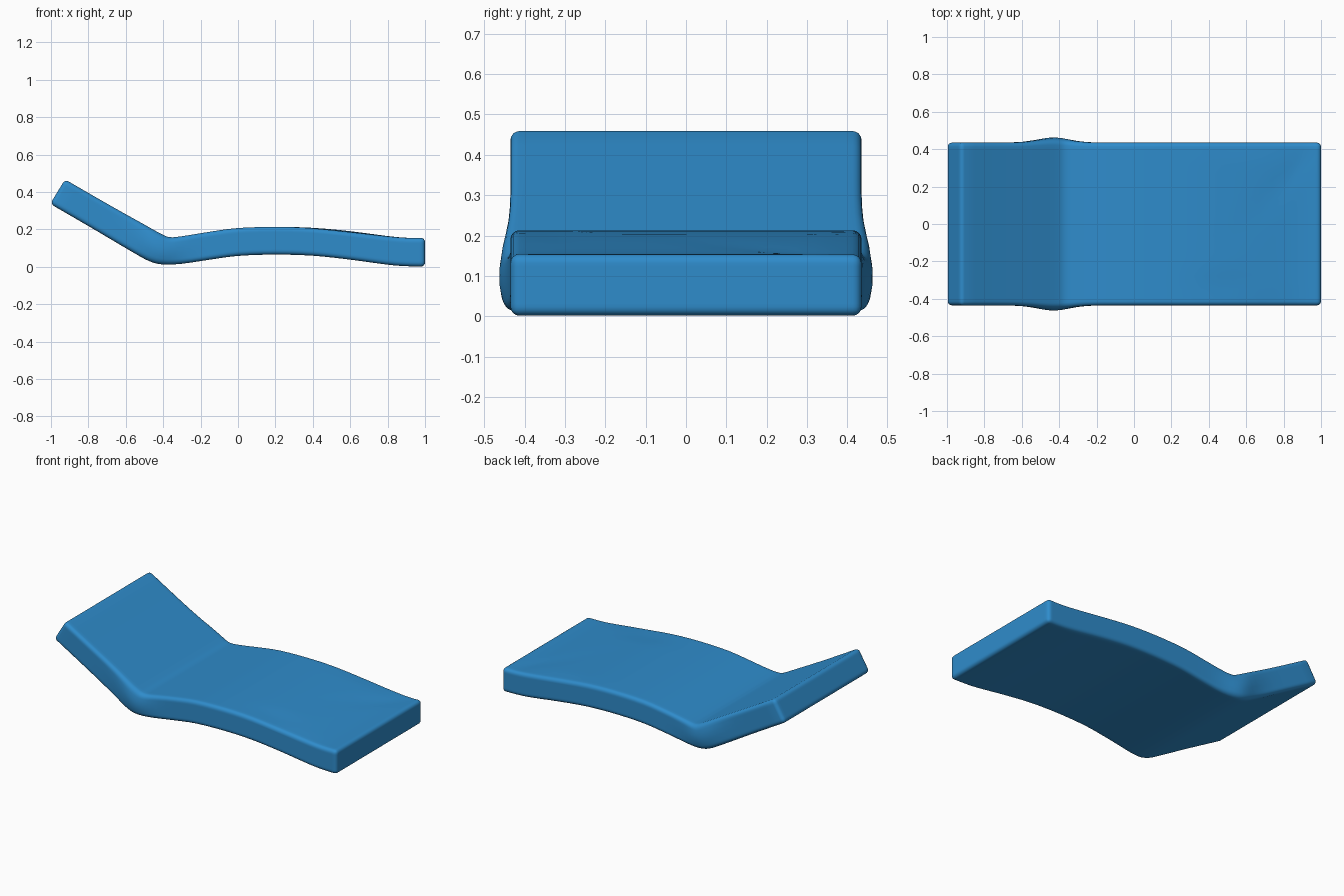
import bpy
import bmesh
import math

cube = bpy.data.objects.get("Cube")
if cube:
    bpy.data.objects.remove(cube, do_unlink=True)

# Side profile from head to foot: top x, top z, bottom x, bottom z
STATIONS = [
    (-.925, .467, -1.004, .336),
    (-.70, .337, -.78, .206),
    (-.50, .225, -.56, .076),
    (-.41, .175, -.47, .028),
    (-.365, .158, -.40, .012),
    (-.30, .163, -.30, .016),
    (-.15, .187, -.15, .038),
    (0, .207, 0, .058),
    (.20, .213, .20, .065),
    (.40, .208, .40, .059),
    (.60, .190, .60, .038),
    (.80, .164, .80, .011),
    (.90, .155, .90, .003),
    (1, .154, 1, .001),
]
SPANS = len(STATIONS) - 1
HALF_WIDTH = .435


def profile(s):
    """Smooth curve through the stations, s from 0 to SPANS."""
    i = min(int(s), SPANS - 1)
    t = s - i
    p1, p2 = STATIONS[i], STATIONS[i + 1]
    p0 = STATIONS[i - 1] if i else [2 * a - b for a, b in zip(p1, p2)]
    p3 = STATIONS[i + 2] if i + 2 <= SPANS else [2 * b - a for a, b in zip(p1, p2)]
    return [b + t / 2 * (c - a + t * (2 * a - 5 * b + 4 * c - d + t * (3 * (b - c) + d - a)))
            for a, b, c, d in zip(p0, p1, p2, p3)]


def bump(value, centre, width):
    return math.exp(-((value - centre) / width) ** 2)


# Box cut into an even grid, then bent along the profile
bm = bmesh.new()
bmesh.ops.create_cube(bm, size=2)
for axis, segments in ((0, SPANS * 3), (1, 22), (2, 5)):
    edges = [e for e in bm.edges
             if abs(e.verts[0].co[axis] - e.verts[1].co[axis]) > 1.5]
    bmesh.ops.subdivide_edges(bm, edges=edges, cuts=segments - 1, use_grid_fill=True)

for v in bm.verts:
    u, side, h = v.co
    tx, tz, bx, bz = profile((u + 1) / 2 * SPANS)
    k = (h + 1) / 2
    x, z = bx + (tx - bx) * k, bz + (tz - bz) * k
    # Padding squeezed out sideways at the fold
    squeeze = bump(x, -.43, .12) * (.010 + .018 * (1 - h * h))
    y = side * (HALF_WIDTH + squeeze)
    # Soft creases in the upper fabric
    if h > .99 and abs(u) < .99:
        z -= .005 * bump(x, .5, .14) * bump(y, -.33, .07)
        z -= .004 * bump(x - y * .8, .62, .06) * bump(y, .2, .2)
        z -= .005 * bump(x, .6, .2) * bump(abs(y), HALF_WIDTH, .06)
    v.co = (x, y, z)

bmesh.ops.recalc_face_normals(bm, faces=bm.faces[:])
mesh = bpy.data.meshes.new("lounger_cushion")
bm.to_mesh(mesh)
bm.free()
cushion = bpy.data.objects.new("lounger_cushion", mesh)
bpy.context.collection.objects.link(cushion)

# Blue fabric
fabric = bpy.data.materials.new("blue_fabric")
fabric.use_nodes = True
colour = (.028, .262, .60, 1)
fabric.diffuse_color = colour
fabric.node_tree.nodes["Principled BSDF"].inputs["Base Color"].default_value = colour
mesh.materials.append(fabric)

# Rounded seams
bevel = cushion.modifiers.new("rounded_seams", 'BEVEL')
bevel.width = .022
bevel.segments = 4
bevel.limit_method = 'ANGLE'
bevel.angle_limit = math.radians(50)

bpy.ops.object.select_all(action='DESELECT')
cushion.select_set(True)
bpy.context.view_layer.objects.active = cushion
bpy.ops.object.modifier_apply(modifier=bevel.name)
bpy.ops.object.shade_smooth_by_angle(angle=math.radians(40))
